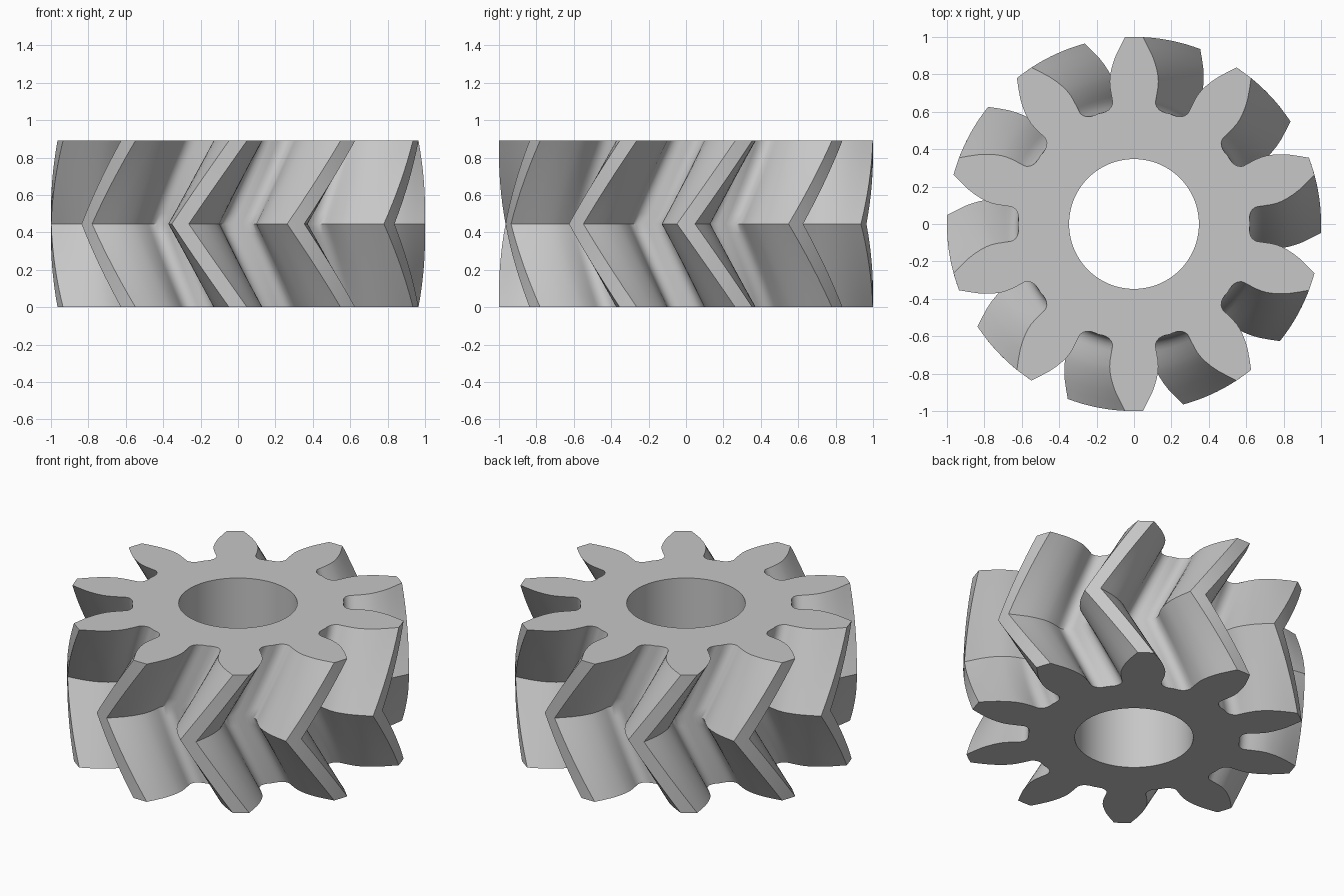
import bpy, bmesh
from math import cos, sin, pi, radians
from mathutils import Vector, Matrix

if "Cube" in bpy.data.objects:
    bpy.data.objects.remove(bpy.data.objects["Cube"], do_unlink=True)

TEETH, HEIGHT, BORE = 10, 0.89, 0.347
TWIST = radians(-18)
LAYERS = 16          # even, so one layer lies on the crease

grey = bpy.data.materials.new("plain_grey")
grey.use_nodes = True
grey.diffuse_color = (0.57, 0.57, 0.57, 1)
grey.node_tree.nodes["Principled BSDF"].inputs["Base Color"].default_value = grey.diffuse_color


def smooth_path(pts, steps):
    """Catmull-Rom curve through the points."""
    p = [2 * pts[0] - pts[1]] + pts + [2 * pts[-1] - pts[-2]]
    out = []
    for a, b, c, d in zip(p, p[1:], p[2:], p[3:]):
        for i in range(steps):
            t = i / steps
            out.append(0.5 * (2 * b + (c - a) * t + (2 * a - 5 * b + 4 * c - d) * t * t
                              + (3 * b - a - 3 * c + d) * t ** 3))
    return out + [pts[-1]]


# Half of one tooth pointing along +y: tip corner, flank, neck, root fillet, gap centre
gap = Vector((sin(pi / TEETH), cos(pi / TEETH))) * 0.62
flank = smooth_path([Vector(p) for p in (
    (0.048, 0.999), (0.098, 0.9), (0.123, 0.82), (0.130, 0.76), (0.123, 0.70),
    (0.114, 0.66), (0.122, 0.625), (0.150, 0.601))] + [gap], 2)
tooth = flank[::-1] + [Vector((0, 1))] + [Vector((-p.x, p.y)) for p in flank[:-1]]
outline = [Matrix.Rotation(2 * pi * k / TEETH, 2) @ p for k in range(TEETH) for p in tooth]
count = len(outline)

bm = bmesh.new()


def bridge(a, b):
    for i in range(count):
        j = (i + 1) % count
        bm.faces.new((a[i], a[j], b[j], b[i]))


# Herringbone outside: twist grows to mid height, then returns
rings = []
for n in range(LAYERS + 1):
    f = n / LAYERS
    turn = Matrix.Rotation(TWIST * (1 - abs(2 * f - 1)), 2)
    rings.append([bm.verts.new((*(turn @ p), HEIGHT * f)) for p in outline])
for low, high in zip(rings, rings[1:]):
    bridge(low, high)

# Bore wall and the two flat ends
bores = []
for z in (0, HEIGHT):
    angles = [pi / 2 - pi / TEETH + 2 * pi * i / count for i in range(count)]
    bores.append([bm.verts.new((BORE * cos(a), BORE * sin(a), z)) for a in angles])
bridge(*bores)
bridge(rings[0], bores[0])
bridge(rings[-1], bores[1])
bmesh.ops.recalc_face_normals(bm, faces=bm.faces)

mesh = bpy.data.meshes.new("herringbone_gear")
bm.to_mesh(mesh)
bm.free()
mesh.materials.append(grey)
gear = bpy.data.objects.new("herringbone_gear", mesh)
bpy.context.collection.objects.link(gear)
bpy.ops.object.select_all(action='DESELECT')
gear.select_set(True)
bpy.context.view_layer.objects.active = gear
bpy.ops.object.shade_smooth_by_angle(angle=radians(30))
